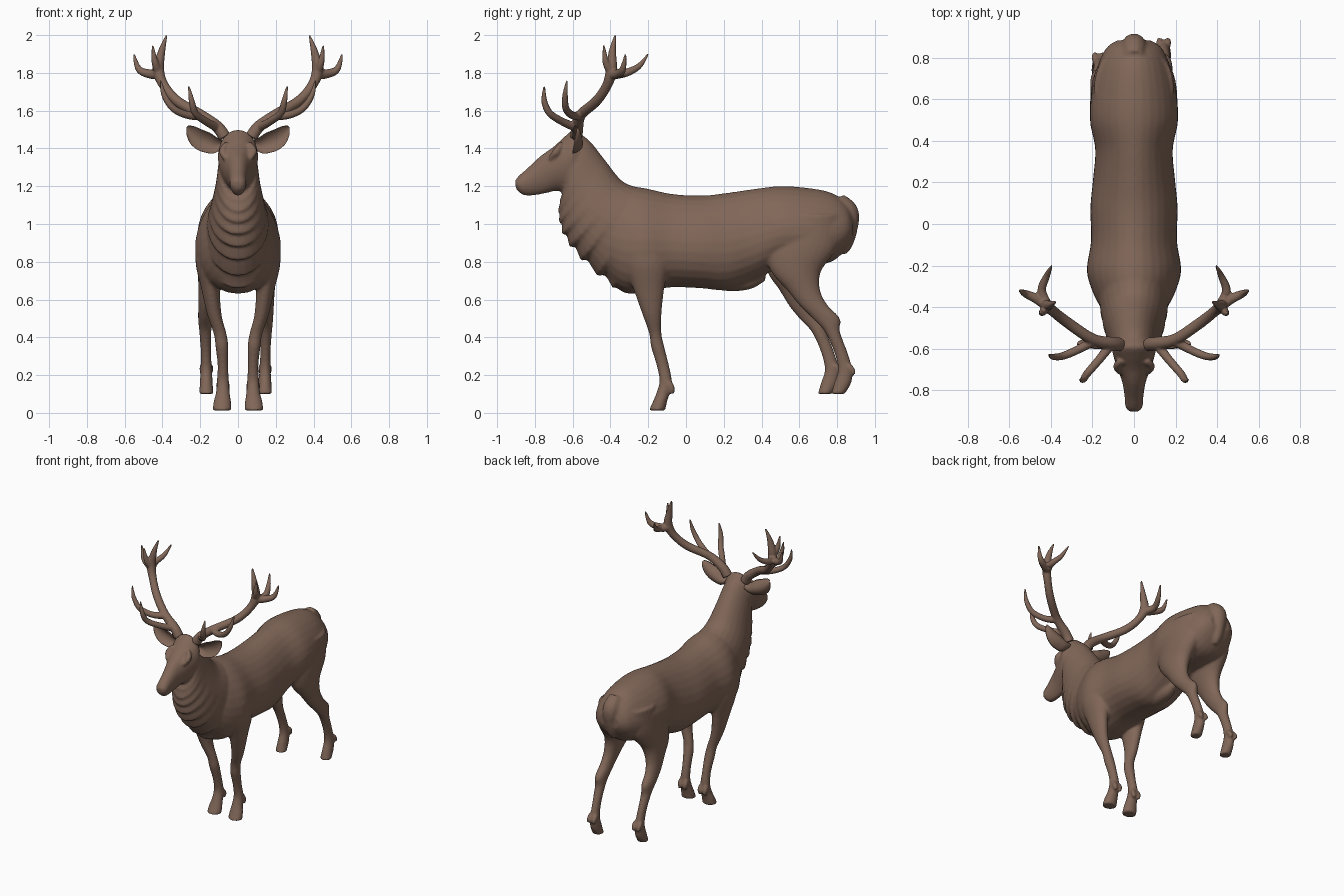
import bpy, bmesh, math
from mathutils import Vector

brown = bpy.data.materials.new("brown_hide")
brown.diffuse_color = (0.22, 0.135, 0.098, 1)


def spline(rows, steps):
    """Catmull-Rom interpolation of rows of numbers."""
    out = []
    for i in range(len(rows) - 1):
        a, b, c, d = (rows[max(0, min(len(rows) - 1, i + k))] for k in (-1, 0, 1, 2))
        for s in range(steps):
            t = s / steps
            out.append([0.5 * (2 * q + (r - p) * t + (2 * p - 5 * q + 4 * r - u) * t * t
                               + (3 * q - p - 3 * r + u) * t ** 3)
                        for p, q, r, u in zip(a, b, c, d)])
    return out + [list(rows[-1])]


def skin(bm, rings):
    """Join rings of points into a closed tube."""
    vs = [[bm.verts.new(p) for p in ring] for ring in rings]
    n = len(vs[0])
    faces = []
    for a, b in zip(vs, vs[1:]):
        for j in range(n):
            faces.append(bm.faces.new((a[j], a[(j + 1) % n], b[(j + 1) % n], b[j])))
    faces += [bm.faces.new(vs[0]), bm.faces.new(vs[-1])]
    bmesh.ops.recalc_face_normals(bm, faces=faces)


def loft(bm, rows, egg=0.0, ruffle=0.0, steps=5, n=28):
    """Rows: y,z of one edge, y,z of the opposite edge, centre x, half width."""
    rings = []
    for i, (ya, za, yb, zb, x, w) in enumerate(spline(rows, steps)):
        c = Vector((x, (ya + yb) / 2, (za + zb) / 2))
        d = Vector((0, (ya - yb) / 2, (za - zb) / 2))
        ring = []
        for j in range(n):
            t = math.tau * j / n
            saw = 1 + ruffle * ((i % 4) / 3 - 0.5) * max(0, -math.cos(t))
            ring.append(c + (d * math.cos(t) + Vector((w * math.sin(t) * (1 - egg * math.cos(t)), 0, 0))) * saw)
        rings.append(ring)
    skin(bm, rings)


def tube(bm, pts, n=12, steps=6):
    """Round tube through x,y,z,radius points."""
    rows = spline(pts, steps)
    rings = []
    for i, r in enumerate(rows):
        p = Vector(r[:3])
        t = (Vector(rows[min(i + 1, len(rows) - 1)][:3]) - Vector(rows[max(i - 1, 0)][:3])).normalized()
        u = t.cross(Vector((0.3, 1, 0.1))).normalized()
        v = t.cross(u)
        rings.append([p + (u * math.cos(math.tau * j / n) + v * math.sin(math.tau * j / n)) * r[3]
                      for j in range(n)])
    skin(bm, rings)


def finish(bm, name, voxel):
    me = bpy.data.meshes.new(name)
    bm.to_mesh(me)
    bm.free()
    me.materials.append(brown)
    me.polygons.foreach_set("use_smooth", [True] * len(me.polygons))
    ob = bpy.data.objects.new(name, me)
    bpy.context.collection.objects.link(ob)
    # Fuse the overlapping sections into one skin
    rm = ob.modifiers.new("fuse", 'REMESH')
    rm.mode, rm.voxel_size, rm.use_smooth_shade = 'VOXEL', voxel, True
    sm = ob.modifiers.new("soften", 'SMOOTH')
    sm.factor, sm.iterations = 0.5, 3
    return ob


body = bmesh.new()

# Torso: y, top, bottom, half width
torso = [(-.48, 1.12, .86, .10), (-.40, 1.18, .70, .16), (-.32, 1.20, .635, .20), (-.22, 1.19, .64, .225),
         (-.08, 1.16, .665, .205), (.08, 1.15, .66, .208), (.22, 1.165, .65, .195), (.36, 1.185, .70, .185),
         (.50, 1.20, .77, .21), (.65, 1.19, .78, .20), (.77, 1.165, .80, .17), (.85, 1.11, .87, .13),
         (.885, 1.04, .93, .08)]
loft(body, [(y, t, y, b, 0, w) for y, t, b, w in torso], egg=0.16)

# Neck with a ruffled mane along the throat and chest
loft(body, [(-.60, 1.49, -.63, 1.21, 0, .09), (-.52, 1.45, -.665, 1.13, 0, .105),
            (-.43, 1.34, -.67, 1.03, 0, .12), (-.34, 1.23, -.63, .92, 0, .145),
            (-.25, 1.19, -.53, .80, 0, .165), (-.15, 1.15, -.38, .67, 0, .18)], ruffle=0.12, steps=7)

# Head and muzzle
loft(body, [(-.55, 1.47, -.56, 1.22, 0, .08), (-.59, 1.50, -.60, 1.19, 0, .105), (-.64, 1.465, -.64, 1.17, 0, .098),
            (-.70, 1.41, -.69, 1.175, 0, .08), (-.77, 1.36, -.755, 1.16, 0, .056),
            (-.84, 1.295, -.82, 1.15, 0, .045), (-.885, 1.255, -.865, 1.155, 0, .042),
            (-.905, 1.23, -.90, 1.185, 0, .026)], egg=-0.1)

# Tail
tube(body, [(0, .80, 1.12, .05), (0, .855, 1.06, .06), (0, .86, .97, .048), (0, .845, .89, .036),
            (0, .83, .845, .018)])

# Belly sheath
loft(body, [(.10, .74, .10, .67, 0, .03), (.22, .74, .22, .645, 0, .055), (.34, .76, .34, .655, 0, .05),
            (.42, .78, .42, .70, 0, .025)])

# Front legs: z, front y, back y, centre x, half width
front = [(.95, -.36, -.10, .13, .085), (.80, -.33, -.09, .15, .075), (.66, -.28, -.115, .145, .05),
         (.52, -.23, -.13, .125, .038), (.42, -.195, -.13, .095, .034), (.35, -.185, -.115, .085, .034),
         (.25, -.155, -.09, .08, .028), (.17, -.14, -.075, .08, .032), (.11, -.155, -.085, .08, .036),
         (.06, -.175, -.10, .083, .046), (.012, -.197, -.11, .085, .05)]
# Hind legs, set further back on the right side than on the left
hind = [(1.05, .48, .82, .10, .09), (.88, .42, .80, .12, .088), (.75, .45, .715, .135, .07),
        (.65, .535, .71, .145, .05), (.57, .60, .75, .15, .04), (.50, .67, .815, .15, .036),
        (.43, .735, .815, .148, .032), (.32, .785, .855, .145, .027), (.23, .805, .88, .143, .03),
        (.16, .785, .875, .143, .034), (.10, .768, .84, .143, .038)]
for side in (1, -1):
    loft(body, [(f, z, b, z, side * x, w) for z, f, b, x, w in front])
    back = 0 if side > 0 else -.07
    out = 0 if side > 0 else .025
    rows = []
    for z, f, b, x, w in hind:
        k = max(0, min(1, (.85 - z) / .35))
        rows.append((f + back * k, z, b + back * k, z, side * (x + out * k), w))
    loft(body, rows)
    # Dewclaws
    for dx in (-.02, .02):
        tube(body, [(side * .08 + dx, -.09, .16, .016), (side * .08 + dx, -.075, .13, .017),
                    (side * .08 + dx, -.07, .10, .009)])
        hx = side * (.143 + out) + dx
        tube(body, [(hx, .86 + back, .25, .016), (hx, .88 + back, .225, .017), (hx, .89 + back, .20, .009)])
    # Brow ridge and eye bulge
    tube(body, [(side * .06, -.66, 1.43, .012), (side * .082, -.685, 1.385, .02),
                (side * .065, -.72, 1.345, .012)])

finish(body, "stag_body", 0.0095)

# Ears: leaf shape with a scooped front
# centre x, centre z, half height, half depth
ear = [(.08, 1.42, .025, .022), (.12, 1.415, .042, .028), (.16, 1.43, .052, .03), (.20, 1.445, .053, .027),
       (.24, 1.47, .046, .02), (.265, 1.495, .026, .012), (.272, 1.51, .006, .004)]
for side, label in ((1, "right"), (-1, "left")):
    bm = bmesh.new()
    rings = []
    for x, z, h, d in spline(ear, 4):
        ring = []
        for j in range(20):
            c, s = math.cos(math.tau * j / 20), math.sin(math.tau * j / 20)
            y = d * s if s > 0 else -0.35 * d * s     # front wall pressed inwards
            y -= d * 0.9 * c * c                      # rims curl forwards
            ring.append((side * (x - .25 * h * c), -.575 + y, z + h * c))
        rings.append(ring)
    skin(bm, rings)
    me = bpy.data.meshes.new(label + "_ear")
    bm.to_mesh(me)
    bm.free()
    me.materials.append(brown)
    me.polygons.foreach_set("use_smooth", [True] * len(me.polygons))
    bpy.context.collection.objects.link(bpy.data.objects.new(label + "_ear", me))

# Antlers: main beam followed by its tines
antler = [
    [(.07, -.58, 1.46, .034), (.11, -.575, 1.515, .032), (.20, -.555, 1.58, .028), (.32, -.475, 1.65, .027),
     (.39, -.42, 1.73, .026), (.42, -.395, 1.81, .03), (.405, -.39, 1.91, .02), (.378, -.375, 2.0, .005)],
    [(.11, -.58, 1.51, .024), (.165, -.65, 1.54, .021), (.225, -.72, 1.585, .019), (.245, -.75, 1.65, .016),
     (.26, -.75, 1.73, .005)],
    [(.19, -.56, 1.575, .024), (.26, -.60, 1.575, .021), (.34, -.635, 1.61, .019), (.39, -.64, 1.68, .015),
     (.41, -.63, 1.76, .005)],
    [(.41, -.40, 1.79, .026), (.47, -.36, 1.795, .024), (.525, -.335, 1.82, .018), (.552, -.32, 1.90, .005)],
    [(.42, -.39, 1.79, .026), (.445, -.32, 1.80, .022), (.42, -.25, 1.835, .016), (.395, -.2, 1.90, .005)],
    [(.42, -.395, 1.80, .024), (.44, -.425, 1.86, .018), (.452, -.435, 1.945, .005)],
]
for side, label in ((1, "right"), (-1, "left")):
    bm = bmesh.new()
    for path in antler:
        tube(bm, [(side * x, y, z, r) for x, y, z, r in path])
    finish(bm, label + "_antler", 0.006).modifiers["soften"].iterations = 1
